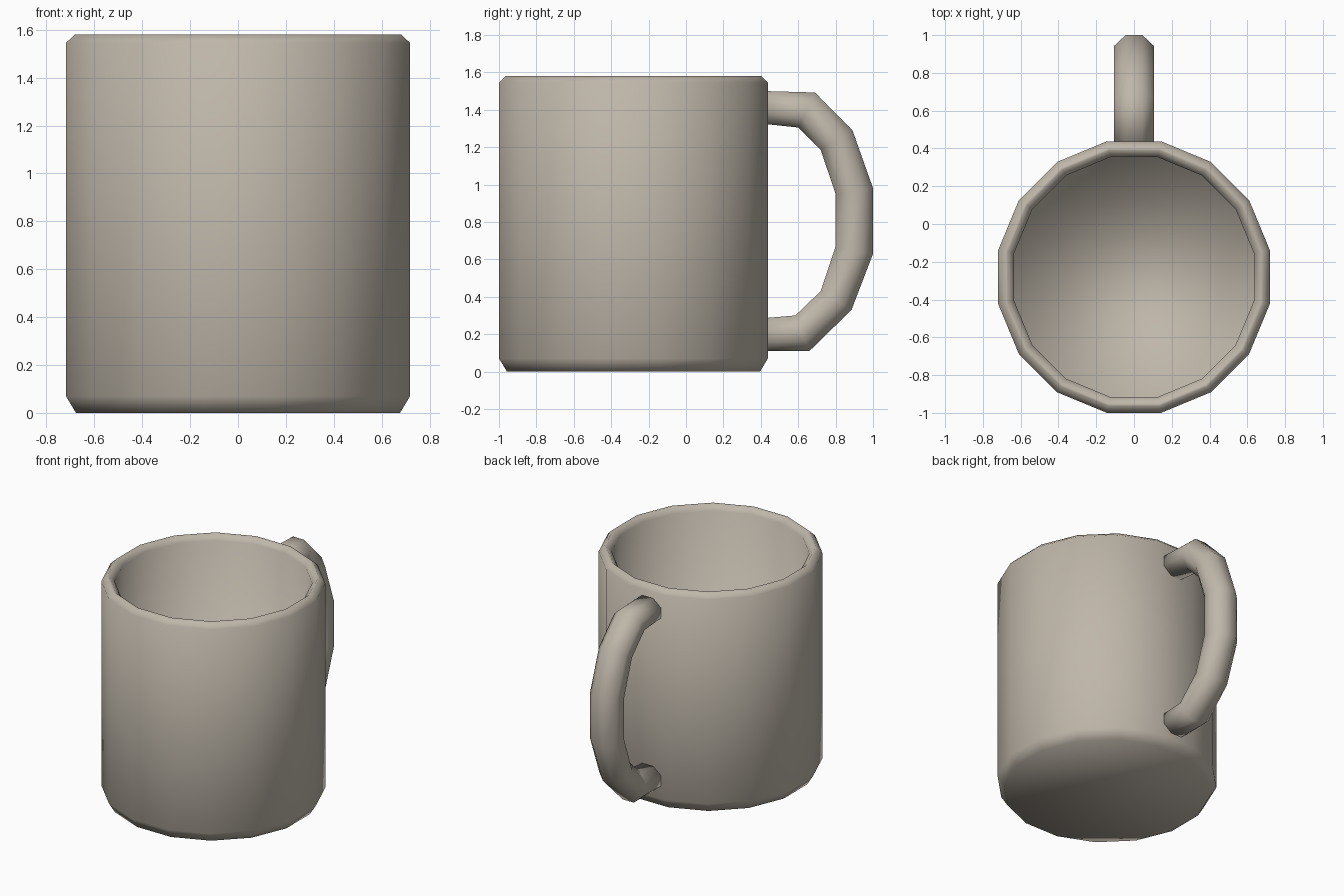
import bpy, bmesh, math

if "Cube" in bpy.data.objects:
    bpy.data.objects.remove(bpy.data.objects["Cube"])

SIDES = 16
CENTRE_Y = -0.281

clay = bpy.data.materials.new("warm_grey_ceramic")
clay.diffuse_color = (0.52, 0.47, 0.40, 1)
clay.use_nodes = True
clay.node_tree.nodes["Principled BSDF"].inputs["Base Color"].default_value = clay.diffuse_color


def loft(name, rings):
    """Skin a list of closed rings, cap both ends and shade smooth."""
    bm = bmesh.new()
    loops = [[bm.verts.new(p) for p in ring] for ring in rings]
    n = len(loops[0])
    for a, b in zip(loops, loops[1:]):
        for i in range(n):
            j = (i + 1) % n
            bm.faces.new((a[i], a[j], b[j], b[i]))
    bm.faces.new(loops[0][::-1])
    bm.faces.new(loops[-1])
    bmesh.ops.recalc_face_normals(bm, faces=bm.faces)
    for f in bm.faces:
        f.smooth = True
    mesh = bpy.data.meshes.new(name)
    bm.to_mesh(mesh)
    bm.free()
    mesh.materials.append(clay)
    obj = bpy.data.objects.new(name, mesh)
    bpy.context.collection.objects.link(obj)
    return obj


# Mug body: (radius, height) from underside, over the rim, to the inner floor
profile = [(0.69, 0.0), (0.733, 0.07), (0.733, 1.545), (0.696, 1.58),
           (0.683, 1.58), (0.647, 1.545), (0.647, 0.09)]
angles = [math.tau * (i + 0.5) / SIDES for i in range(SIDES)]
loft("mug_body", [[(r * math.cos(a), CENTRE_Y + r * math.sin(a), z) for a in angles]
                  for r, z in profile])

# Handle: octagonal section between matching outer and inner (y, z) points
outer = [(0.41, 1.50), (0.69, 1.492), (0.89, 1.29), (1.0, 0.98),
         (1.0, 0.63), (0.885, 0.33), (0.66, 0.11), (0.41, 0.11)]
inner = [(0.41, 1.325), (0.60, 1.305), (0.72, 1.185), (0.80, 0.95),
         (0.80, 0.67), (0.72, 0.43), (0.585, 0.30), (0.41, 0.285)]
HALF_WIDTH = 0.107
k = 1 / math.cos(math.pi / 8)
rings = []
for (oy, oz), (iy, iz) in zip(outer, inner):
    ring = []
    for i in range(8):
        a = math.tau * (i + 0.5) / 8
        c, s = k * math.cos(a) / 2, k * math.sin(a)
        ring.append((HALF_WIDTH * s,
                     (oy + iy) / 2 + c * (oy - iy),
                     (oz + iz) / 2 + c * (oz - iz)))
    rings.append(ring)
loft("handle", rings)
